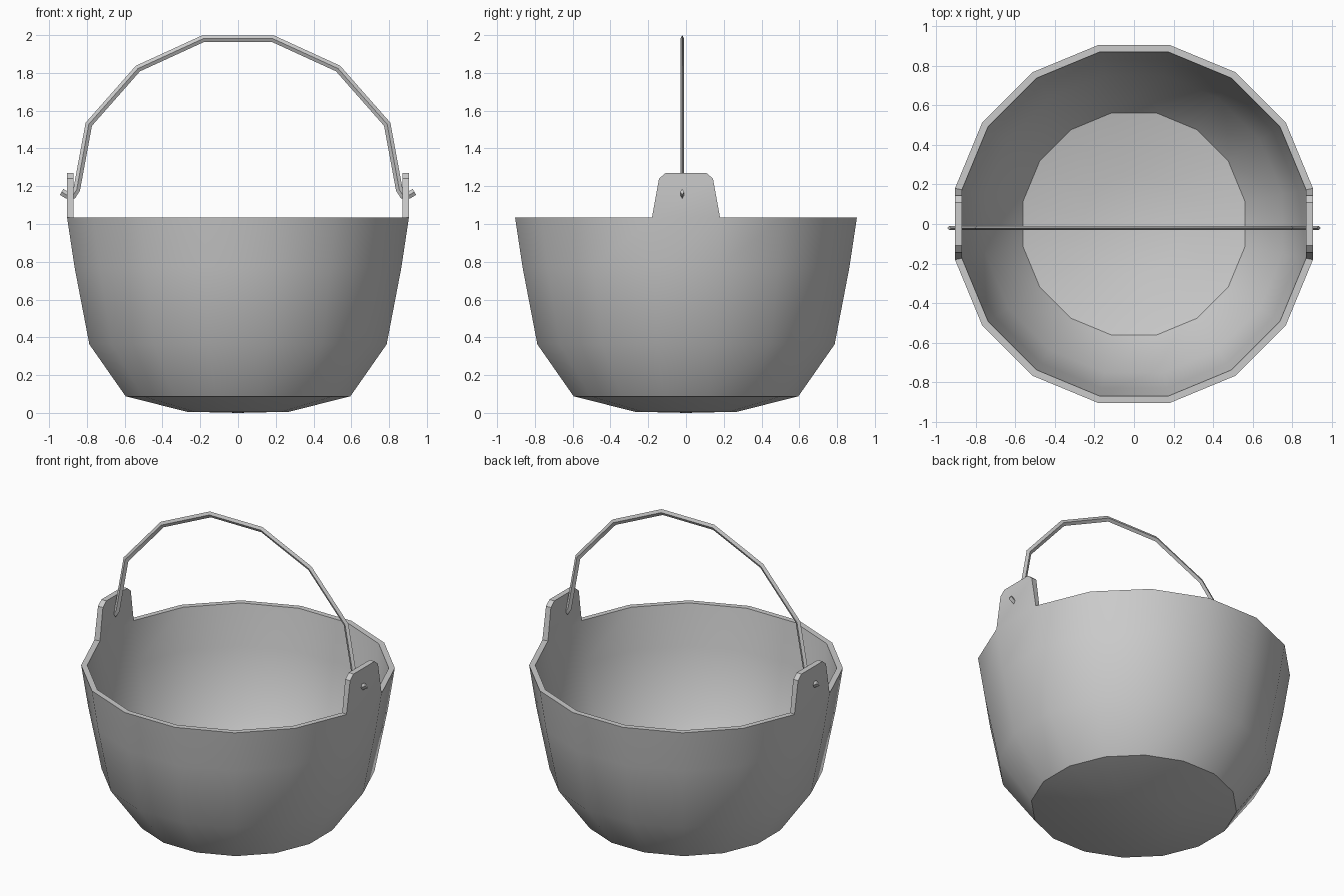
import bpy, bmesh, math
from mathutils import Vector

cube = bpy.data.objects.get("Cube")
if cube:
    bpy.data.objects.remove(cube, do_unlink=True)

grey = bpy.data.materials.new("plain grey")
grey.use_nodes = True
colour = (0.6, 0.6, 0.6, 1)
grey.diffuse_color = colour
grey.node_tree.nodes["Principled BSDF"].inputs["Base Color"].default_value = colour


def finish(bm, name, angle):
    """Turn a bmesh into a shaded object."""
    bmesh.ops.recalc_face_normals(bm, faces=bm.faces)
    mesh = bpy.data.meshes.new(name)
    bm.to_mesh(mesh)
    bm.free()
    mesh.materials.append(grey)
    ob = bpy.data.objects.new(name, mesh)
    bpy.context.collection.objects.link(ob)
    bpy.ops.object.select_all(action='DESELECT')
    ob.select_set(True)
    bpy.context.view_layer.objects.active = ob
    bpy.ops.object.shade_smooth_by_angle(angle=math.radians(angle))
    return ob


def bridge(bm, a, b):
    """Join two closed rings with quads."""
    n = len(a)
    return [bm.faces.new((a[i], a[(i + 1) % n], b[(i + 1) % n], b[i])) for i in range(n)]


# Bucket: flat-to-flat half width and height, outside from the base up, then inside down
SIDES = 16
RIM = 1.035
outside = [(0.27, 0.006), (0.595, 0.088), (0.787, 0.363), (0.865, 0.77), (0.905, RIM)]
inside = [(0.87, RIM), (0.83, 0.775), (0.751, 0.378), (0.562, 0.136), (0.25, 0.061)]
bm = bmesh.new()
rings = []
for half, z in outside + inside:
    r = half / math.cos(math.pi / SIDES)
    angles = [math.tau * (i + 0.5) / SIDES for i in range(SIDES)]
    rings.append([bm.verts.new((r * math.cos(a), r * math.sin(a), z)) for a in angles])
bands = [bridge(bm, a, b) for a, b in zip(rings, rings[1:])]
for ring, z in ((rings[0], 0.0), (rings[-1], 0.055)):
    centre = bm.verts.new((0, 0, z))
    for i in range(SIDES):
        bm.faces.new((ring[i], ring[(i + 1) % SIDES], centre))

# Ears: the left and right rim faces, extruded up and tapered
rim_faces = bands[len(outside) - 1]
ears = [f for f in rim_faces if abs(f.calc_center_median().y) < 0.01]
for face in ears:
    for half_y, z in ((0.143, 1.24), (0.108, 1.27)):
        new = bmesh.ops.extrude_face_region(bm, geom=[face])["geom"]
        bmesh.ops.delete(bm, geom=[face], context='FACES_ONLY')
        face = next(g for g in new if isinstance(g, bmesh.types.BMFace))
        for v in face.verts:
            v.co.y = math.copysign(half_y, v.co.y)
            v.co.z = z
finish(bm, "bucket", 30)

# Handle: diamond section swept along a faceted arch with hooked ends
half_path = [(0.185, 1.981), (0.53, 1.823), (0.79, 1.528), (0.854, 1.182),
             (0.873, 1.153), (0.906, 1.153), (0.934, 1.17)]
path = [Vector((-x, z)) for x, z in reversed(half_path)] + [Vector(p) for p in half_path]
THICK, WIDE, Y = 0.018, 0.01, -0.02
bm = bmesh.new()
sections = []
for i, p in enumerate(path):
    before = (p - path[i - 1]).normalized() if i else None
    after = (path[i + 1] - p).normalized() if i < len(path) - 1 else None
    before, after = before or after, after or before
    tangent = (before + after).normalized()
    n = Vector((-tangent.y, tangent.x)) * THICK / max(tangent.dot(after), 0.7)
    sections.append([bm.verts.new(c) for c in (
        (p.x + n.x, Y, p.y + n.y), (p.x, Y + WIDE, p.y),
        (p.x - n.x, Y, p.y - n.y), (p.x, Y - WIDE, p.y))])
for a, b in zip(sections, sections[1:]):
    bridge(bm, a, b)
bm.faces.new(sections[0])
bm.faces.new(sections[-1])
finish(bm, "handle", 20)
